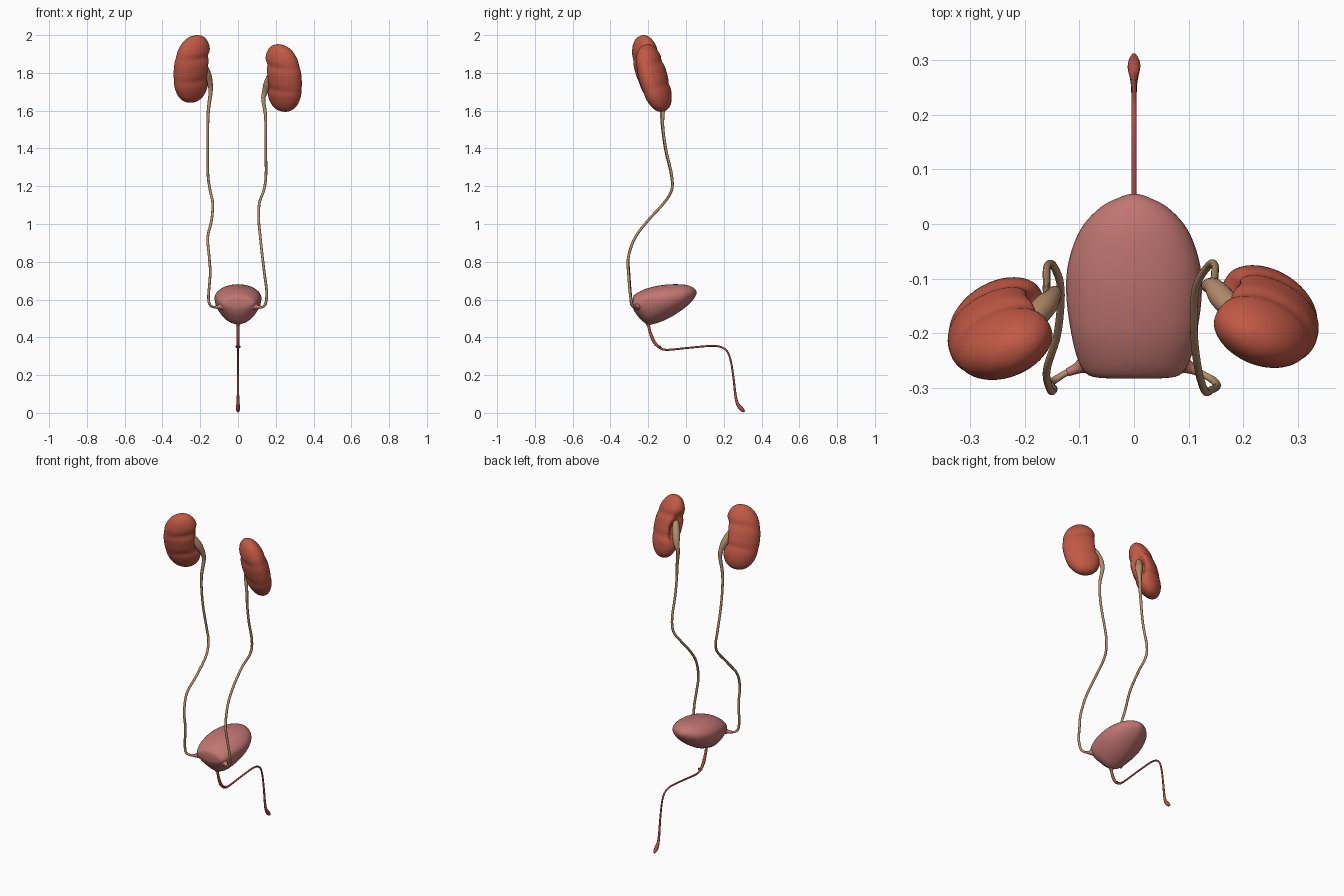
import bpy, bmesh, math
from mathutils import Vector, Matrix


def material(name, rgb):
    m = bpy.data.materials.new(name)
    m.diffuse_color = (*rgb, 1)
    return m


KIDNEY = material("kidney red", (0.54, 0.10, 0.06))
BLADDER = material("bladder pink", (0.53, 0.18, 0.165))
URETER = material("ureter tan", (0.47, 0.275, 0.15))
URETHRA = material("urethra red", (0.44, 0.08, 0.06))


def spline(rows, steps):
    """Catmull-Rom interpolation through rows of numbers."""
    out = []
    for i in range(len(rows) - 1):
        a, b = rows[max(i - 1, 0)], rows[i]
        c, d = rows[i + 1], rows[min(i + 2, len(rows) - 1)]
        for s in range(steps):
            t = s / steps
            out.append([0.5 * (2 * q + (r - p) * t + (2 * p - 5 * q + 4 * r - w) * t * t
                               + (3 * q - p - 3 * r + w) * t ** 3)
                        for p, q, r, w in zip(a, b, c, d)])
    out.append(list(rows[-1]))
    return out


def loft(name, rings, mat, seam=False):
    """Skin closed rings and close both ends; a seam splits the skin in two halves."""
    bm = bmesh.new()
    vs = [[bm.verts.new(p) for p in ring] for ring in rings]
    n = len(rings[0])
    for a, b in zip(vs, vs[1:]):
        for j in range(n):
            k = (j + 1) % n
            bm.faces.new((a[j], a[k], b[k], b[j]))
    for ring in (vs[0], vs[-1]):
        mid = bm.verts.new(sum((v.co for v in ring), Vector()) / n)
        for j in range(n):
            bm.faces.new((ring[j], ring[(j + 1) % n], mid))
        vs.append([mid] * n)
    bmesh.ops.recalc_face_normals(bm, faces=bm.faces)
    if seam:
        line = {v for ring in vs for v in (ring[0], ring[n // 2])}
        edges = [e for e in bm.edges if e.verts[0] in line and e.verts[1] in line]
        bmesh.ops.split_edges(bm, edges=edges)
    for f in bm.faces:
        f.smooth = True
    me = bpy.data.meshes.new(name)
    bm.to_mesh(me)
    bm.free()
    me.materials.append(mat)
    ob = bpy.data.objects.new(name, me)
    bpy.context.collection.objects.link(ob)
    return ob


def tube(name, rows, mat, steps=6, sides=14):
    """Sweep a circle along rows of x, y, z, radius."""
    pts = spline(rows, steps)
    rings, side = [], Vector((1, 0.1, 0))
    for i, p in enumerate(pts):
        tan = (Vector(pts[min(i + 1, len(pts) - 1)][:3]) - Vector(pts[max(i - 1, 0)][:3])).normalized()
        side = (side - tan * side.dot(tan)).normalized()
        up = tan.cross(side)
        rings.append([Vector(p[:3]) + p[3] * (side * math.cos(a) + up * math.sin(a))
                      for a in (2 * math.pi * j / sides for j in range(sides))])
    return loft(name, rings, mat)


def kidney(name, sx, centre):
    """Lobed bean, hollowed at the hilum on the inner side."""
    rot = Matrix.Rotation(math.radians(18), 3, 'X') @ Matrix.Rotation(math.radians(27), 3, 'Z')
    rings = []
    N, S = 56, 64
    for i in range(N):
        w = -math.cos(math.pi * (i + 0.35) / (N - 0.3))
        r = max(1 - abs(w) ** 2.5, 0) ** (1 / 2.3)
        crease = math.exp(-((w - 0.40) / 0.11) ** 2) + 0.8 * math.exp(-((w + 0.28) / 0.11) ** 2)
        uc = 0.013 * w + 0.010 * w * w - 0.003
        ring = []
        for j in range(S):
            a = 2 * math.pi * j / S
            c, s = math.cos(a), math.sin(a)
            lobes = 1 - 0.10 * crease * (1 - 0.8 * max(-c, 0))
            u = uc + 0.104 * r * c * lobes
            v = 0.068 * r * s * lobes
            # shallow inner curve plus a deep narrow hilum pocket
            dip = math.exp(-((w + 0.02) / 0.34) ** 2)
            u -= (0.022 * max(c, 0) ** 3 + 0.05 * max(c, 0) ** 14) * dip
            p = rot @ Vector((u, v, 0.183 * w))
            ring.append(Vector((-sx * p.x, p.y, p.z)) + Vector(centre))
        rings.append(ring)
    return loft(name, rings, KIDNEY, seam=True)


kidney("left_kidney", -1, (-0.24, -0.192, 1.82))
kidney("right_kidney", 1, (0.237, -0.170, 1.772))

# Ureters: renal pelvis funnel, then the long tube to the bladder
upper = [(0.192, -0.190, 1.870, 0.012), (0.180, -0.170, 1.830, 0.021),
         (0.163, -0.150, 1.790, 0.022), (0.150, -0.134, 1.750, 0.016)]
left = [(0.145, -0.124, 1.70, 0.011), (0.157, -0.130, 1.60, 0.0085), (0.160, -0.124, 1.50, 0.007),
        (0.160, -0.108, 1.39, 0.007), (0.159, -0.078, 1.26, 0.007), (0.148, -0.076, 1.18, 0.007),
        (0.134, -0.118, 1.11, 0.007), (0.140, -0.200, 1.02, 0.007), (0.160, -0.268, 0.93, 0.007),
        (0.153, -0.304, 0.83, 0.007), (0.147, -0.302, 0.74, 0.007), (0.156, -0.293, 0.62, 0.007),
        (0.150, -0.289, 0.575, 0.007), (0.130, -0.276, 0.560, 0.006), (0.110, -0.266, 0.560, 0.006)]
right = [(0.134, -0.114, 1.66, 0.011), (0.145, -0.122, 1.58, 0.0085), (0.147, -0.121, 1.50, 0.007),
         (0.147, -0.105, 1.39, 0.007), (0.148, -0.076, 1.26, 0.007), (0.137, -0.076, 1.18, 0.007),
         (0.113, -0.118, 1.11, 0.007), (0.110, -0.200, 1.02, 0.007), (0.118, -0.268, 0.93, 0.007),
         (0.130, -0.306, 0.82, 0.007), (0.141, -0.304, 0.73, 0.007), (0.152, -0.297, 0.64, 0.007),
         (0.146, -0.287, 0.578, 0.007), (0.128, -0.276, 0.560, 0.006), (0.110, -0.266, 0.560, 0.006)]
for name, sx, rows, dx, dy, dz in (("left_ureter", -1, left, 0, 0, 0),
                                   ("right_ureter", 1, right, -0.006, 0.02, -0.048)):
    path = [(x + dx, y + dy, z + dz, r) for x, y, z, r in upper] + rows
    tube(name, [(sx * x, y, z, r) for x, y, z, r in path], URETER)

# Bladder: sections along y as (y, top, bottom, half width, widest height)
sections = [(-0.283, 0.604, 0.572, 0.045, 0.588), (-0.277, 0.620, 0.546, 0.083, 0.582),
            (-0.25, 0.640, 0.506, 0.102, 0.585), (-0.20, 0.661, 0.468, 0.115, 0.600),
            (-0.13, 0.676, 0.484, 0.124, 0.606), (-0.07, 0.681, 0.513, 0.120, 0.612),
            (-0.01, 0.679, 0.553, 0.098, 0.622), (0.03, 0.668, 0.590, 0.062, 0.632),
            (0.049, 0.654, 0.616, 0.026, 0.636), (0.055, 0.642, 0.630, 0.007, 0.636)]
rings = []
for y, top, bot, hw, mid in spline(sections, 5):
    ring = []
    for j in range(40):
        a = math.pi / 2 + 2 * math.pi * j / 40
        c, s = math.cos(a), math.sin(a)
        if s >= 0:
            ring.append((hw * c, y, mid + (top - mid) * s))
        else:  # lower half narrows towards the neck
            ring.append((hw * math.copysign(abs(c) ** 1.18, c), y, mid + (mid - bot) * s))
    rings.append(ring)
loft("bladder", rings, BLADDER, seam=True)

# Bladder horns where the ureters enter
for name, sx in (("left_bladder_horn", -1), ("right_bladder_horn", 1)):
    tube(name, [(sx * 0.070, -0.247, 0.568, 0.028), (sx * 0.090, -0.257, 0.563, 0.017),
                (sx * 0.106, -0.265, 0.560, 0.010), (sx * 0.122, -0.272, 0.560, 0.0075)], BLADDER)

# Bladder neck and urethra, ending in a bulb
tube("bladder_neck", [(0, -0.195, 0.510, 0.032), (0, -0.200, 0.480, 0.017), (0, -0.199, 0.462, 0.009)], BLADDER)
tube("urethra", [(0, -0.200, 0.475, 0.0085), (0, -0.192, 0.435, 0.0075), (0, -0.172, 0.382, 0.009),
                 (0, -0.145, 0.350, 0.007), (0, -0.105, 0.334, 0.0055), (0, 0.0, 0.343, 0.005),
                 (0, 0.12, 0.354, 0.005), (0, 0.18, 0.350, 0.005), (0, 0.218, 0.325, 0.005),
                 (0, 0.238, 0.270, 0.005), (0, 0.252, 0.180, 0.0055), (0, 0.261, 0.100, 0.0065),
                 (0, 0.270, 0.055, 0.008), (0, 0.286, 0.030, 0.0115), (0, 0.299, 0.015, 0.010),
                 (0, 0.310, 0.006, 0.004)], URETHRA)

# Pair of small glands beside the urethra
for name, sx in (("left_gland", -1), ("right_gland", 1)):
    tube(name, [(sx * 0.002, -0.138, 0.348, 0.003), (sx * 0.009, -0.138, 0.350, 0.007),
                (sx * 0.015, -0.138, 0.350, 0.002)], URETHRA, steps=4, sides=10)
